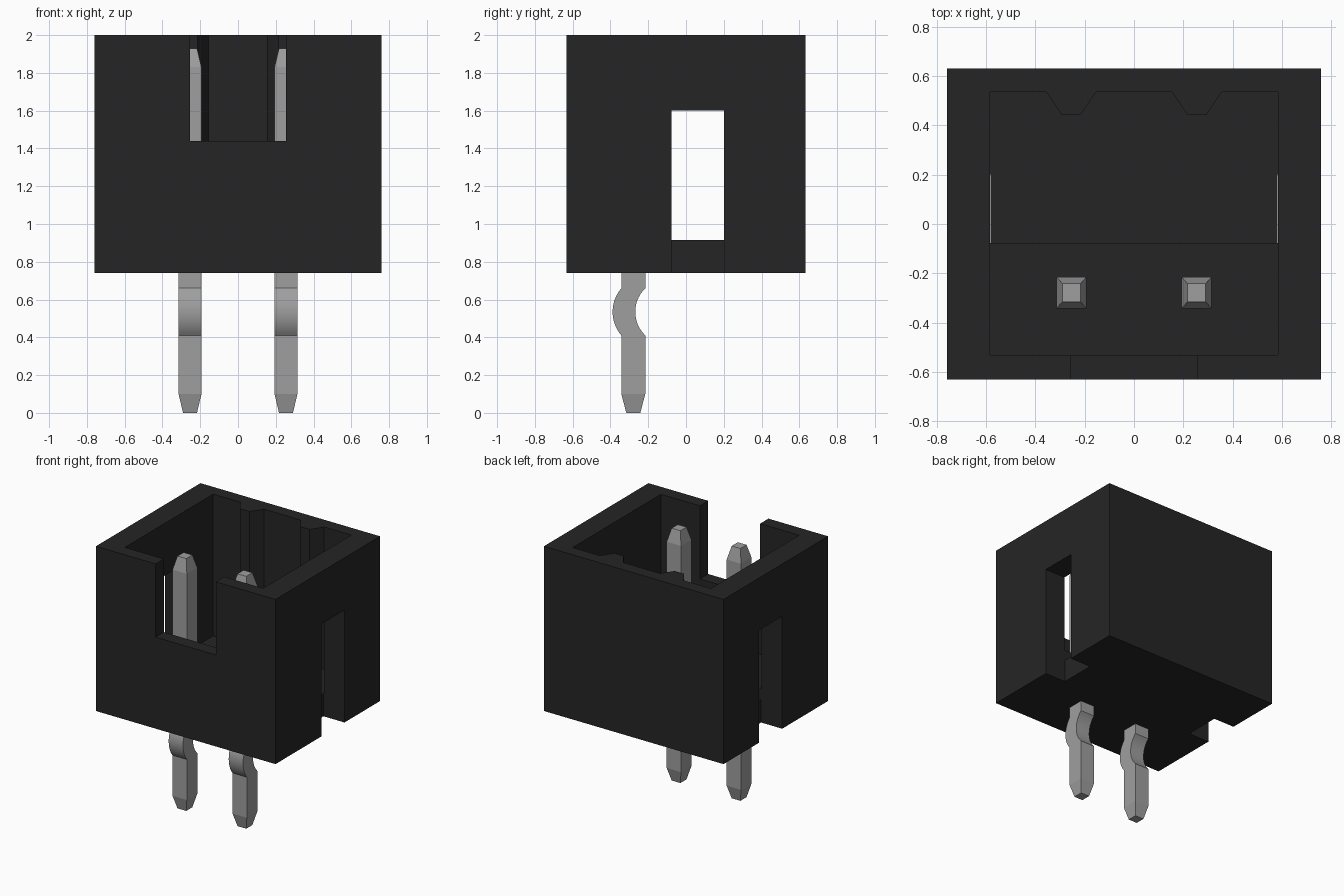
import bpy, bmesh, math

cube = bpy.data.objects.get("Cube")
if cube:
    bpy.data.objects.remove(cube, do_unlink=True)


def material(name, value):
    m = bpy.data.materials.new(name)
    m.use_nodes = True
    colour = (value, value, value, 1)
    m.diffuse_color = colour
    m.node_tree.nodes["Principled BSDF"].inputs["Base Color"].default_value = colour
    return m


black = material("black plastic", 0.0185)
grey = material("grey metal", 0.345)


def loft(name, rings, mat):
    """Closed solid through equal-sized rings of points."""
    bm = bmesh.new()
    loops = [[bm.verts.new(p) for p in ring] for ring in rings]
    n = len(loops[0])
    for a, b in zip(loops, loops[1:]):
        for i in range(n):
            j = (i + 1) % n
            bm.faces.new((a[i], a[j], b[j], b[i]))
    bm.faces.new(loops[0][::-1])
    bm.faces.new(loops[-1])
    bmesh.ops.recalc_face_normals(bm, faces=bm.faces)
    mesh = bpy.data.meshes.new(name)
    bm.to_mesh(mesh)
    bm.free()
    mesh.materials.append(mat)
    ob = bpy.data.objects.new(name, mesh)
    bpy.context.collection.objects.link(ob)
    return ob


def prism(name, outline, z0, z1, mat=black):
    return loft(name, [[(x, y, z) for x, y in outline] for z in (z0, z1)], mat)


def box(name, x0, x1, y0, y1, z0, z1):
    return prism(name, [(x0, y0), (x1, y0), (x1, y1), (x0, y1)], z0, z1)


def activate(ob):
    bpy.ops.object.select_all(action='DESELECT')
    ob.select_set(True)
    bpy.context.view_layer.objects.active = ob


# Housing block
BASE, TOP, FLOOR = 0.74, 2.0, 0.915
housing = box("housing", -0.76, 0.76, -0.632, 0.632, BASE, TOP)

# Cavity outline with two tapered keying ribs on the back wall
half = [(0.155, 0.535), (0.215, 0.445), (0.295, 0.445), (0.355, 0.535), (0.585, 0.535), (0.585, -0.532)]
outline = half + [(-x, y) for x, y in reversed(half)]
cutters = [prism("cavity_cutter", outline, FLOOR, TOP + 0.1)]

# Front notch and a slot in each side wall, open at the bottom
cutters.append(box("notch_cutter", -0.255, 0.255, -0.8, -0.45, 1.44, TOP + 0.2))
for s in (-1, 1):
    x0, x1 = sorted((s * 0.582, s * 0.9))
    cutters.append(box("slot_cutter", x0, x1, -0.077, 0.202, BASE - 0.1, 1.6))

activate(housing)
for c in cutters:
    c.hide_render = True
    mod = housing.modifiers.new("cut", 'BOOLEAN')
    mod.operation = 'DIFFERENCE'
    mod.solver = 'EXACT'
    mod.object = c
    bpy.ops.object.modifier_apply(modifier=mod.name)
    bpy.data.objects.remove(c, do_unlink=True)

# Raised floor section around the pins
box("raised_floor", -0.587, 0.587, -0.534, -0.077, FLOOR - 0.01, 1.0)

# Pins: square bar, tapered ends, curved kink below the housing
PIN_Y, R, TIP = -0.279, 0.0635, 0.037


def arc(t, chord, sagitta):
    """Height of a circular arc at offset t from the chord's middle."""
    r = (chord ** 2 / 4 + sagitta ** 2) / (2 * sagitta)
    return math.sqrt(max(r * r - t * t, 0)) - (r - sagitta)


sections = [(0, -TIP, TIP, TIP), (0.1, -R, R, 0.0605)]
for i in range(17):
    t = -0.125 + 0.25 * i / 16
    sections.append((0.535 + t, -R - arc(t, 0.25, 0.046), R - arc(t, 0.25, 0.053), 0.0605))
sections += [(1.83, -R, R, 0.0605), (1.93, -TIP, TIP, TIP)]

for name, x in (("right_pin", -0.254), ("left_pin", 0.254)):
    rings = [[(x - w, PIN_Y + a, z), (x + w, PIN_Y + a, z), (x + w, PIN_Y + b, z), (x - w, PIN_Y + b, z)]
             for z, a, b, w in sections]
    pin = loft(name, rings, grey)
    activate(pin)
    bpy.ops.object.shade_smooth_by_angle(angle=math.radians(12))
